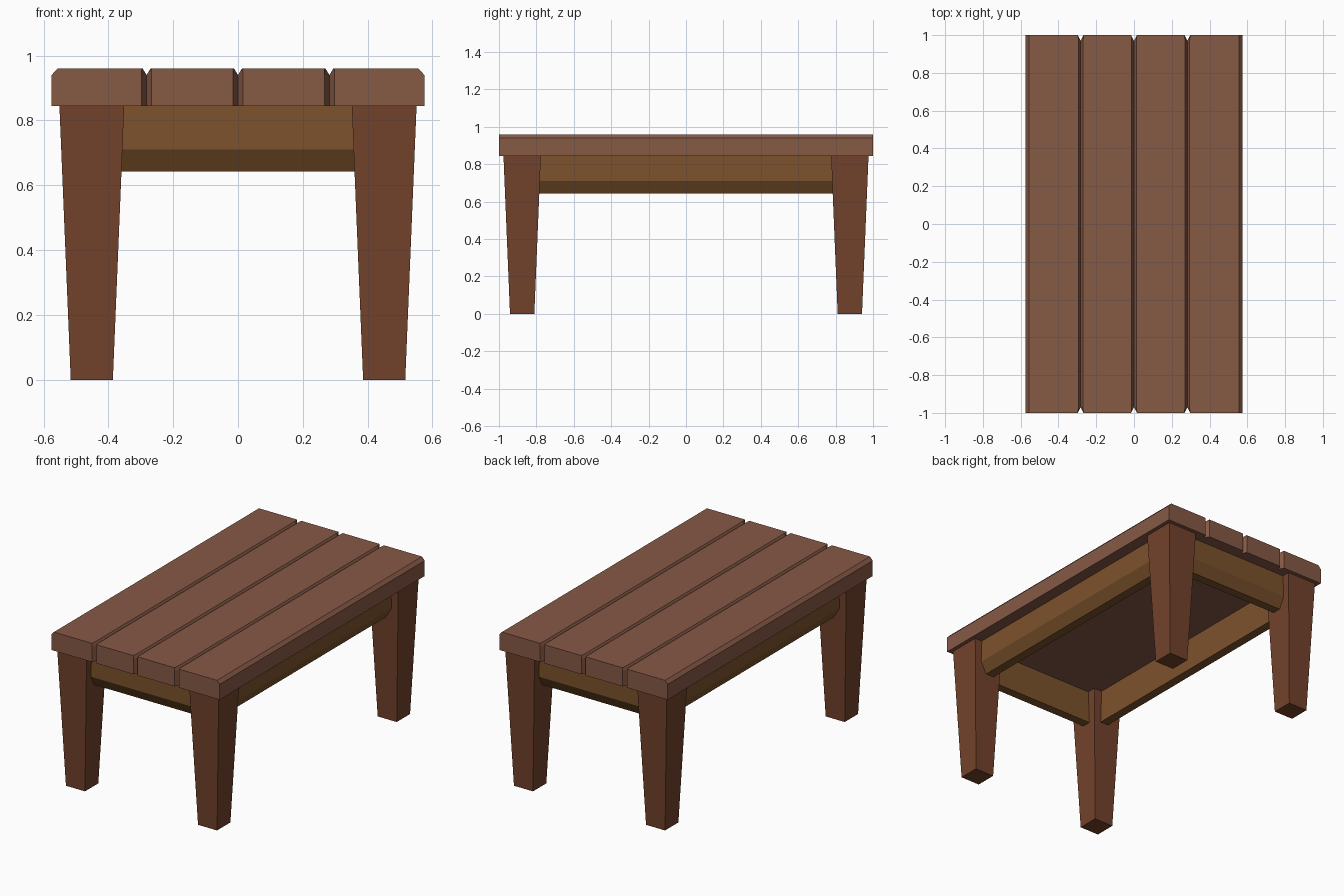
import bpy

if "Cube" in bpy.data.objects:
    bpy.data.objects.remove(bpy.data.objects["Cube"])


def material(name, rgb):
    m = bpy.data.materials.new(name)
    m.diffuse_color = (*rgb, 1)
    m.use_nodes = True
    m.node_tree.nodes["Principled BSDF"].inputs["Base Color"].default_value = m.diffuse_color
    return m


TOP = material("plank_wood", (0.24, 0.10, 0.06))
LEG = material("leg_wood", (0.17, 0.055, 0.025))
RAIL = material("rail_wood", (0.20, 0.085, 0.025))


def loft(name, rings, mat):
    """Skin matching closed rings and cap both ends."""
    n = len(rings[0])
    verts = [v for r in rings for v in r]
    faces = [(k * n + i, k * n + (i + 1) % n, (k + 1) * n + (i + 1) % n, (k + 1) * n + i)
             for k in range(len(rings) - 1) for i in range(n)]
    faces += [tuple(reversed(range(n))), tuple(range(len(verts) - n, len(verts)))]
    me = bpy.data.meshes.new(name)
    me.from_pydata(verts, [], faces)
    me.materials.append(mat)
    ob = bpy.data.objects.new(name, me)
    bpy.context.collection.objects.link(ob)
    # consistent outward normals
    import bmesh
    bm = bmesh.new()
    bm.from_mesh(me)
    bmesh.ops.recalc_face_normals(bm, faces=bm.faces)
    bm.to_mesh(me)
    bm.free()
    return ob


# Table planks: ends notched and top edges chamfered where planks meet
def plank_ring(x0, x1, c0, c1, z):
    e0, e1 = 0.03 * (c0 > 0), 0.03 * (c1 > 0)
    e0, e1 = max(e0, 0.001), max(e1, 0.001)
    return [(x0 + c0, -1, z), (x1 - c1, -1, z), (x1, -1 + e1, z), (x1, 1 - e1, z),
            (x1 - c1, 1, z), (x0 + c0, 1, z), (x0, 1 - e0, z), (x0, -1 + e0, z)]


edges = [-0.575, -0.282, 0, 0.282, 0.575]
for i in range(4):
    x0, x1 = edges[i], edges[i + 1]
    c0 = 0.015 if i > 0 else 0.0005
    c1 = 0.015 if i < 3 else 0.0005
    c0, c1 = (c0 if i > 0 else 0), (c1 if i < 3 else 0)
    t0, t1 = (0.012 if i > 0 else 0.018), (0.012 if i < 3 else 0.018)
    top = plank_ring(x0 + t0, x1 - t1, c0 * 0.2, c1 * 0.2, 0.96)
    loft(f"plank_{i + 1}", [plank_ring(x0, x1, c0, c1, 0.845),
                            plank_ring(x0, x1, c0, c1, 0.94), top], TOP)


# Tapered legs
def leg_ring(cx, cy, h, z):
    return [(cx - h, cy - h, z), (cx + h, cy - h, z), (cx + h, cy + h, z), (cx - h, cy + h, z)]


for sx, xn in ((-1, "left"), (1, "right")):
    for sy, yn in ((-1, "front"), (1, "back")):
        cx, cy = sx * 0.451, sy * 0.876
        loft(f"{yn}_{xn}_leg", [leg_ring(cx, cy, 0.065, 0), leg_ring(cx, cy, 0.1, 0.847)], LEG)

# Rails between legs, outer lower edge bevelled: (offset from leg centre line, z)
profile = [(-0.045, 0.643), (0.01, 0.643), (0.05, 0.71), (0.05, 0.847), (-0.045, 0.847)]
for s, a, b in ((-1, "left", "front"), (1, "right", "back")):
    loft(f"{a}_rail", [[(s * (0.451 + o), y, z) for o, z in profile] for y in (-0.82, 0.82)], RAIL)
    loft(f"{b}_rail", [[(x, s * (0.876 + o), z) for o, z in profile] for x in (-0.4, 0.4)], RAIL)
